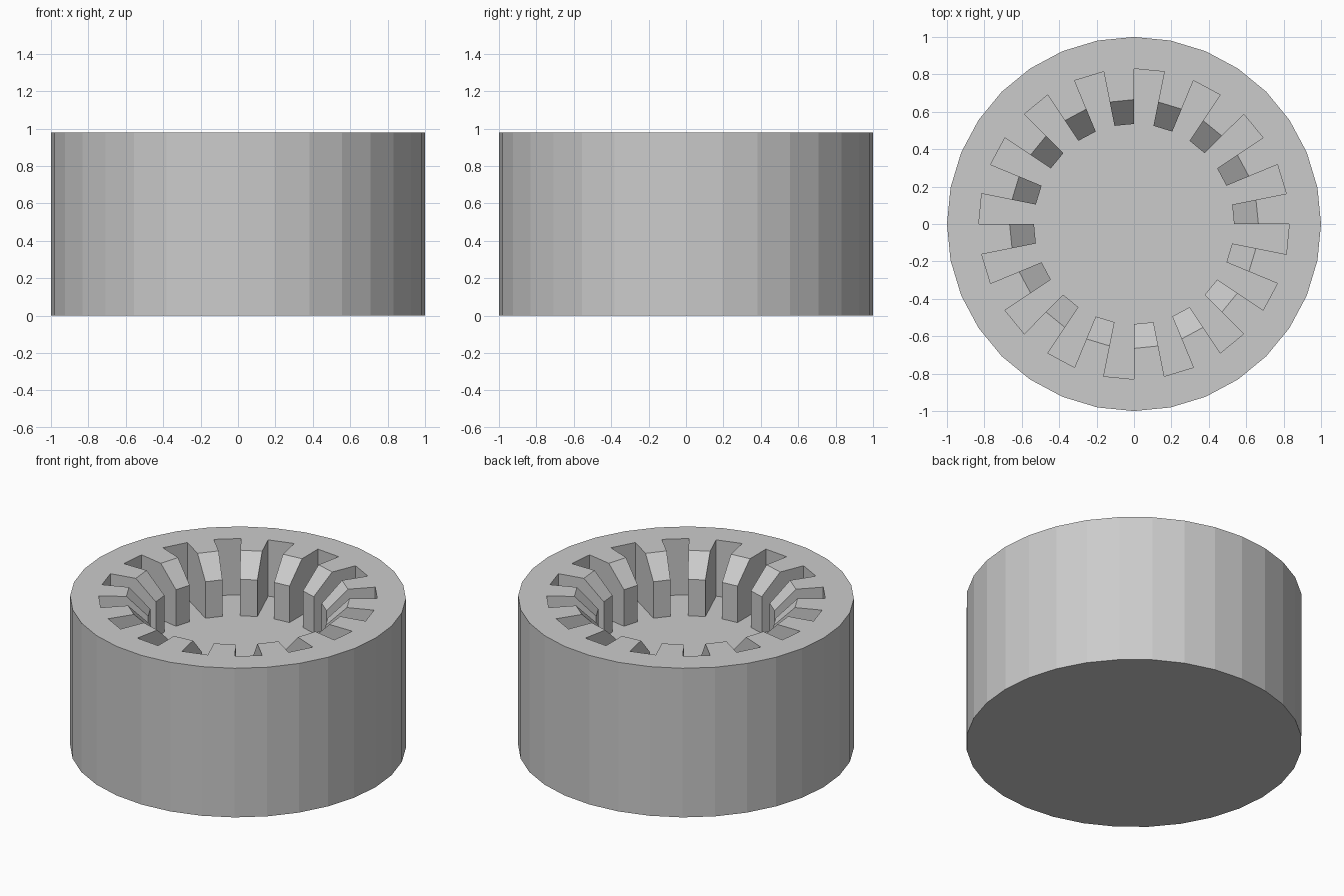
import bpy, bmesh, math

if "Cube" in bpy.data.objects:
    bpy.data.objects.remove(bpy.data.objects["Cube"])

N = 32                        # sides; wedges alternate tooth / slot
H, FLOOR, CHAMFER = 0.98, 0.61, 0.85
R_OUT, R_SLOT, R_TOP, R_TOOTH = 1.0, 0.83, 0.665, 0.535

bm = bmesh.new()

def ring(r, z):
    return [bm.verts.new((r * math.cos(2 * math.pi * i / N),
                          r * math.sin(2 * math.pi * i / N), z)) for i in range(N)]

base = ring(R_OUT, 0)
rim = ring(R_OUT, H)
slot_top = ring(R_SLOT, H)
slot_low = ring(R_SLOT, FLOOR)
tooth_top = ring(R_TOP, H)
tooth_mid = ring(R_TOOTH, CHAMFER)
tooth_low = ring(R_TOOTH, FLOOR)
face = bm.faces.new

# underside and central cavity floor
face(base[::-1])
face(tooth_low)

for i in range(N):
    j = (i + 1) % N
    # outer wall
    face((base[i], base[j], rim[j], rim[i]))
    # radial side shared by a tooth and a slot
    face((slot_top[i], tooth_top[i], tooth_mid[i], tooth_low[i], slot_low[i]))
    if i % 2 == 0:
        # tooth: top, chamfer, inner face
        face((rim[i], rim[j], slot_top[j], tooth_top[j], tooth_top[i], slot_top[i]))
        face((tooth_top[i], tooth_top[j], tooth_mid[j], tooth_mid[i]))
        face((tooth_mid[i], tooth_mid[j], tooth_low[j], tooth_low[i]))
    else:
        # slot: rim, back wall, floor
        face((rim[i], rim[j], slot_top[j], slot_top[i]))
        face((slot_top[i], slot_top[j], slot_low[j], slot_low[i]))
        face((slot_low[i], slot_low[j], tooth_low[j], tooth_low[i]))

bmesh.ops.recalc_face_normals(bm, faces=bm.faces)
mesh = bpy.data.meshes.new("toothed_cup")
bm.to_mesh(mesh)
bm.free()
bpy.context.collection.objects.link(bpy.data.objects.new("toothed_cup", mesh))
